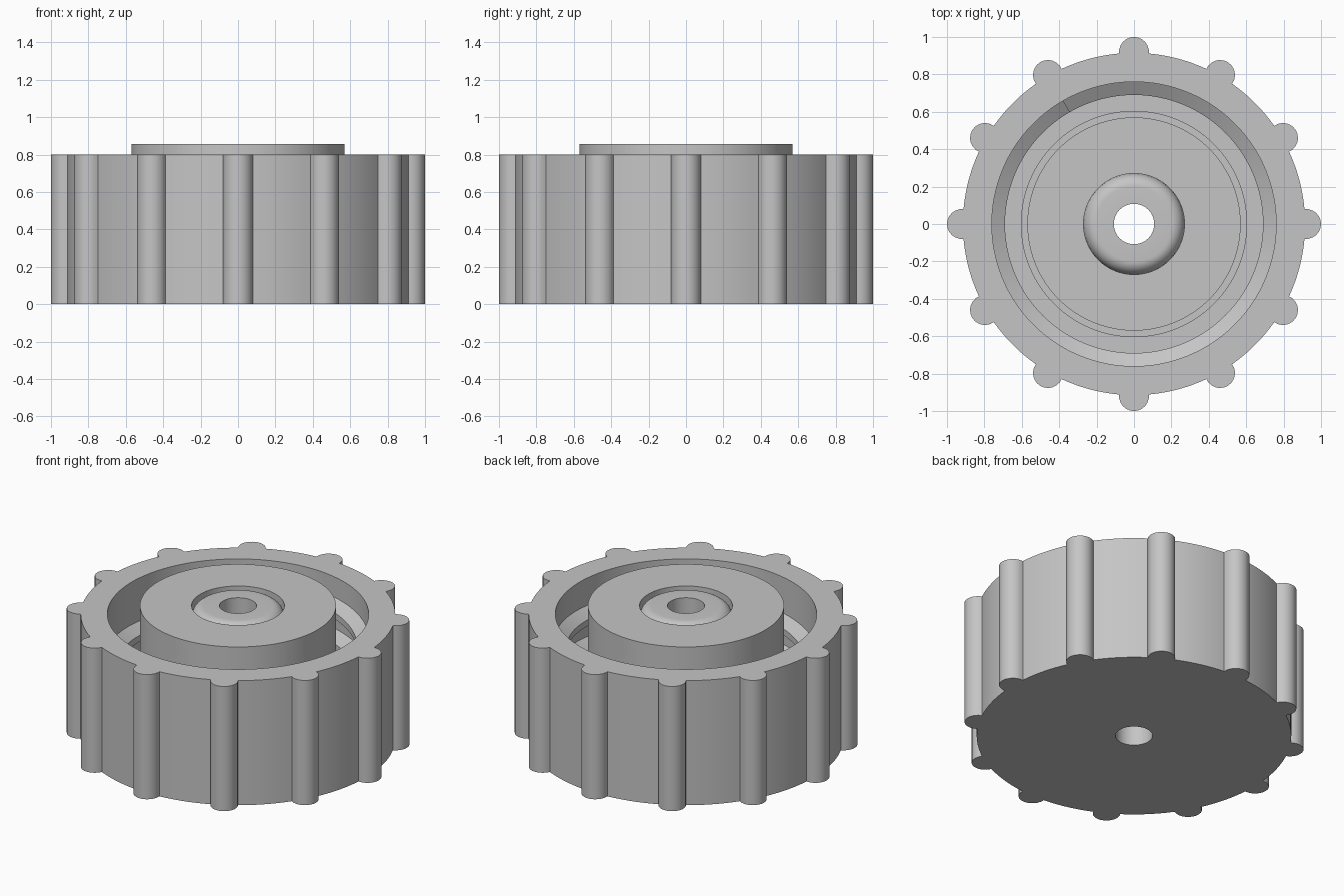
import bpy, bmesh
from math import sin, cos, pi, radians, acos, atan2

cube = bpy.data.objects.get("Cube")
if cube:
    bpy.data.objects.remove(cube, do_unlink=True)

grey = bpy.data.materials.new("plain grey")
grey.use_nodes = True
colour = (0.56, 0.56, 0.56, 1)
grey.diffuse_color = colour
grey.node_tree.nodes["Principled BSDF"].inputs["Base Color"].default_value = colour


def finish(bm, name):
    """Turn a bmesh into a smooth shaded object with sharp edges kept."""
    bmesh.ops.recalc_face_normals(bm, faces=bm.faces)
    mesh = bpy.data.meshes.new(name)
    bm.to_mesh(mesh)
    bm.free()
    mesh.materials.append(grey)
    obj = bpy.data.objects.new(name, mesh)
    bpy.context.collection.objects.link(obj)
    bpy.ops.object.select_all(action='DESELECT')
    obj.select_set(True)
    bpy.context.view_layer.objects.active = obj
    bpy.ops.object.shade_smooth_by_angle(angle=radians(30))
    return obj


def skin(bm, sections, closed):
    """Join equal closed sections with quads."""
    rows = [[bm.verts.new(p) for p in s] for s in sections]
    pairs = list(zip(rows, rows[1:]))
    if closed:
        pairs.append((rows[-1], rows[0]))
    for a, b in pairs:
        for i in range(len(a)):
            j = (i + 1) % len(a)
            bm.faces.new((a[i], a[j], b[j], b[i]))
    if not closed:
        bm.faces.new(rows[0])
        bm.faces.new(rows[-1])


# Outer outline: a round body with twelve half-round grip ribs
body_r, rib_r, rib_d, ribs = 0.915, 0.08, 0.92, 12
meet = acos((rib_d**2 + body_r**2 - rib_r**2) / (2 * rib_d * body_r))
end = atan2(body_r * sin(meet), body_r * cos(meet) - rib_d)
outline = []
for k in range(ribs):
    turn = 2 * pi * k / ribs
    for i in range(13):
        a = end * (i / 6 - 1)
        x, y = rib_d + rib_r * cos(a), rib_r * sin(a)
        outline.append((x * cos(turn) - y * sin(turn), x * sin(turn) + y * cos(turn)))
    gap = 2 * pi / ribs - 2 * meet
    for i in range(1, 7):
        a = turn + meet + gap * i / 7
        outline.append((body_r * cos(a), body_r * sin(a)))

# Inside profile: threaded well, stepped plug, rounded nozzle seat, bore
wall_r, floor_z, rim_z, plug_z = 0.76, 0.1, 0.8, 0.855
profile = [(wall_r, rim_z), (wall_r, floor_z), (0.605, floor_z), (0.605, 0.2),
           (0.57, 0.2), (0.57, plug_z), (0.27, plug_z)]
for i in range(9):
    a = pi / 2 * i / 8
    profile.append((0.2 + 0.07 * cos(a), plug_z - 0.075 + 0.075 * sin(a)))
profile += [(0.108, plug_z), (0.108, 0)]

sections = []
for x, y in outline:
    a = atan2(y, x)
    sections.append([(x, y, 0), (x, y, rim_z)] +
                    [(r * cos(a), r * sin(a), z) for r, z in profile])
bm = bmesh.new()
skin(bm, sections, True)
finish(bm, "cap_body")

# Internal screw thread: a trapezoid swept down a helix
pitch, turns, steps = 0.2, 2.25, 96
tooth = [(wall_r + 0.01, 0.07), (0.69, 0.02), (0.69, -0.02), (wall_r + 0.01, -0.07)]
sections = []
for i in range(int(turns * steps) + 1):
    t = i / steps
    a = radians(120) - 2 * pi * t
    sections.append([(r * cos(a), r * sin(a), 0.63 - pitch * t + z) for r, z in tooth])
bm = bmesh.new()
skin(bm, sections, False)
finish(bm, "screw_thread")
